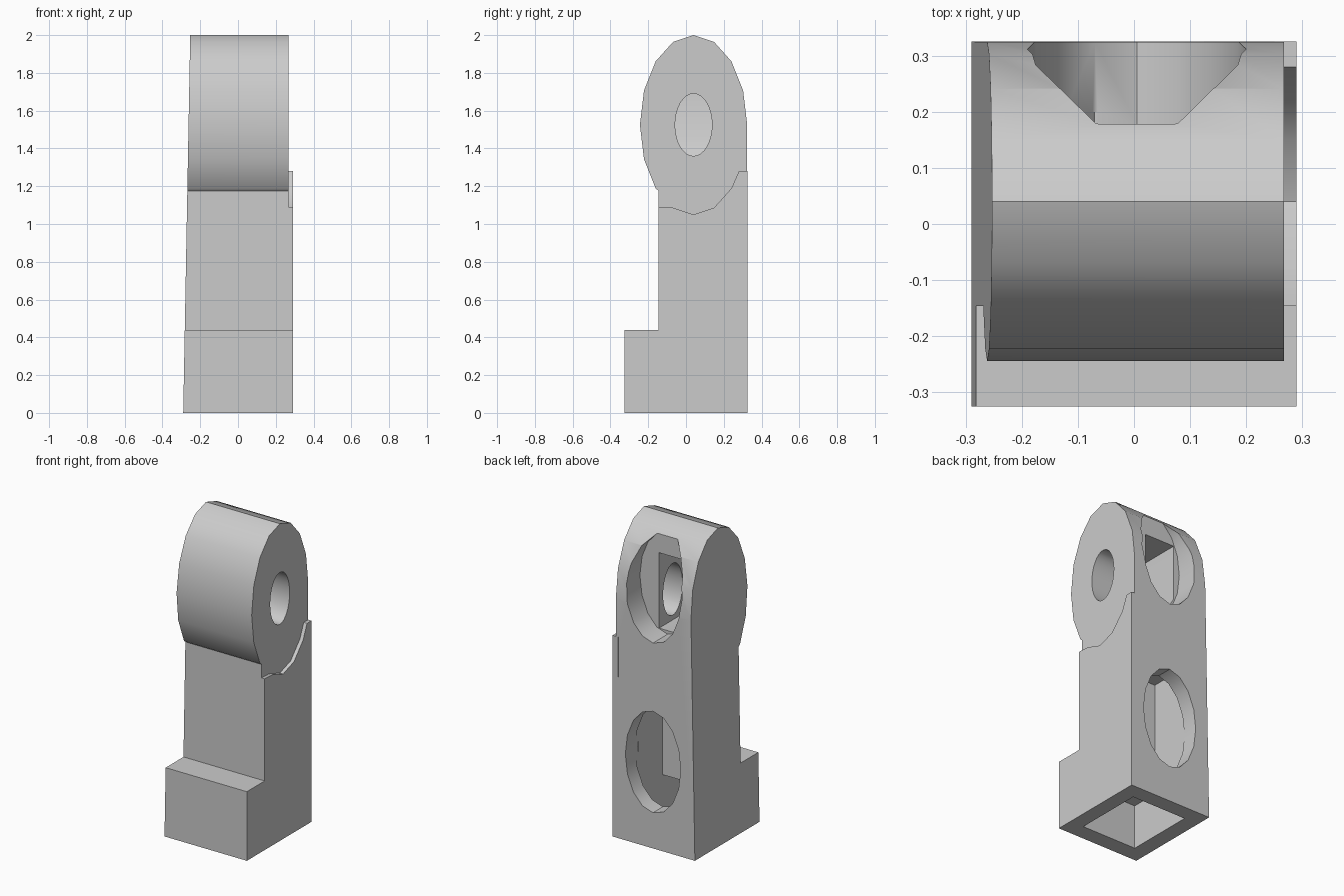
import bpy
import bmesh
from math import sin, cos, radians, pi

if "Cube" in bpy.data.objects:
    bpy.data.objects.remove(bpy.data.objects["Cube"], do_unlink=True)

grey = bpy.data.materials.new("plain_grey")
grey.use_nodes = True
grey.diffuse_color = (0.6, 0.6, 0.6, 1)
grey.node_tree.nodes["Principled BSDF"].inputs["Base Color"].default_value = (0.6, 0.6, 0.6, 1)

HEAD_Y, HEAD_Z, HEAD_RY, HEAD_RZ = 0.04, 1.525, 0.284, 0.475
SIDE, STEP, BACK, FRONT, NECK, FOOT_TOP = 0.29, 0.267, 0.325, -0.325, -0.146, 0.44


def prism(name, profile, axis, start, end):
    """Extrude a closed 2D profile along x (profile y,z) or y (profile x,z)."""
    def place(p, t):
        return (t, p[0], p[1]) if axis == "x" else (p[0], t, p[1])
    bm = bmesh.new()
    ends = [[bm.verts.new(place(p, t)) for p in profile] for t in (start, end)]
    n = len(profile)
    for ring in ends:
        bm.faces.new(ring)
    for i in range(n):
        j = (i + 1) % n
        bm.faces.new((ends[0][i], ends[0][j], ends[1][j], ends[1][i]))
    bmesh.ops.recalc_face_normals(bm, faces=bm.faces)
    mesh = bpy.data.meshes.new(name)
    bm.to_mesh(mesh)
    bm.free()
    mesh.materials.append(grey)
    obj = bpy.data.objects.new(name, mesh)
    bpy.context.collection.objects.link(obj)
    return obj


def ellipse(cx, cz, rx, rz, sides):
    return [(cx + rx * cos(2 * pi * i / sides), cz + rz * sin(2 * pi * i / sides))
            for i in range(sides)]


def combine(target, tool, operation):
    """Apply a boolean and remove the tool object."""
    tool.hide_render = True
    mod = target.modifiers.new("boolean", "BOOLEAN")
    mod.object, mod.operation, mod.solver = tool, operation, "EXACT"
    bpy.ops.object.select_all(action="DESELECT")
    bpy.context.view_layer.objects.active = target
    target.select_set(True)
    bpy.ops.object.modifier_apply(modifier=mod.name)
    bpy.data.objects.remove(tool, do_unlink=True)


head = ellipse(HEAD_Y, HEAD_Z, HEAD_RY, HEAD_RZ, 16)
foot = [(NECK, FOOT_TOP), (FRONT, FOOT_TOP), (FRONT, 0), (BACK, 0)]

# Main body: foot, neck and rounded head in one outline, tapered on its right side
body = prism("bracket_body", head[:11] + [(NECK, 1.176)] + foot, "x", -SIDE, STEP)
for v in body.data.vertices:
    if v.co.x < 0:
        v.co.x += 0.0185 * v.co.z

# Raised side plate that cradles the head
cradle = head[11:15][::-1]
plate = prism("side_plate", [(BACK, 1.28), (0.28, 1.28)] + cradle
              + [(NECK, 1.09)] + foot, "x", 0.25, SIDE)
combine(body, plate, "UNION")

# Hollow inside the foot and neck, open underneath
hollow = prism("hollow", [(-0.22, -0.1), (0.225, -0.1), (0.225, 1.0), (-0.04, 1.0),
                          (-0.04, 0.28), (-0.22, 0.28)], "x", -0.19, 0.195)
combine(body, hollow, "DIFFERENCE")

# Two oval openings in the back
for z, depth in ((0.55, 0.2), (1.63, 0.178)):
    combine(body, prism("back_opening", ellipse(0.005, z, 0.195, 0.323, 16), "y", depth, 0.5),
            "DIFFERENCE")

# Pocket inside the head, with a sloping floor corner
pocket = prism("head_pocket", [(0.065, 1.33), (0.065, 1.81), (-0.148, 1.81),
                               (-0.148, 1.46), (-0.07, 1.33)], "y", -0.13, 0.2)
combine(body, pocket, "DIFFERENCE")

# Pivot hole from the left side into the pocket
pivot = prism("pivot_hole", ellipse(HEAD_Y, HEAD_Z, 0.098, 0.165, 32), "x", 0.0, 0.4)
combine(body, pivot, "DIFFERENCE")

bpy.ops.object.shade_smooth_by_angle(angle=radians(35))
